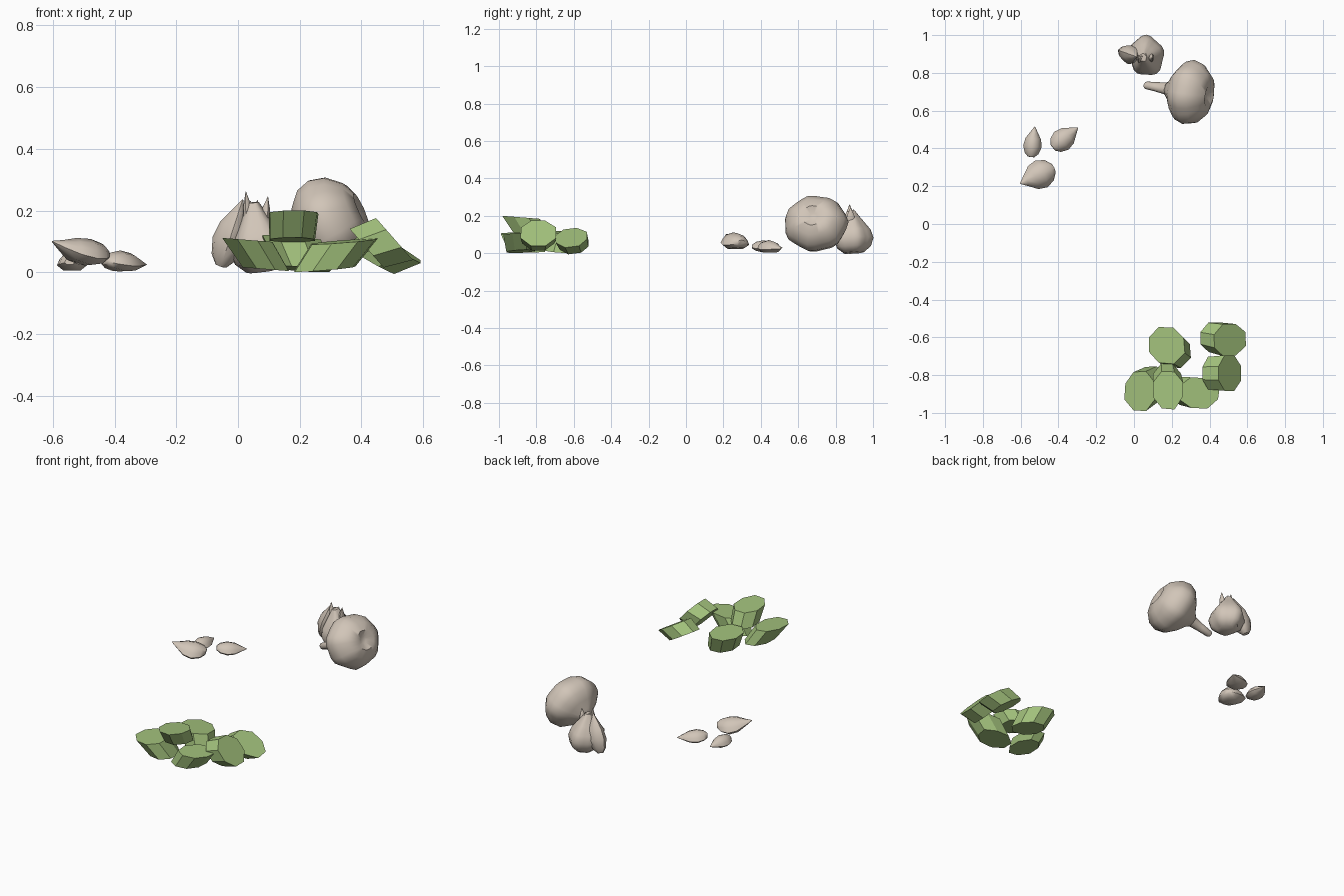
import bpy, bmesh, math, random
from mathutils import Vector

random.seed(4)
if "Cube" in bpy.data.objects:
    bpy.data.objects.remove(bpy.data.objects["Cube"], do_unlink=True)


def material(name, rgb):
    m = bpy.data.materials.new(name)
    m.use_nodes = True
    m.diffuse_color = (*rgb, 1)
    bsdf = next(n for n in m.node_tree.nodes if n.type == "BSDF_PRINCIPLED")
    bsdf.inputs["Base Color"].default_value = (*rgb, 1)
    return m


GREEN = material("leek green", (0.36, 0.53, 0.20))
CREAM = material("garlic cream", (0.64, 0.56, 0.48))


def loft(name, rings, mat, smooth):
    """Skin a list of equal rings and close both ends."""
    bm = bmesh.new()
    loops = [[bm.verts.new(p) for p in ring] for ring in rings]
    n = len(loops[0])
    for a, b in zip(loops, loops[1:]):
        for i in range(n):
            j = (i + 1) % n
            bm.faces.new((a[i], a[j], b[j], b[i]))
    bm.faces.new(loops[0][::-1])
    bm.faces.new(loops[-1])
    bmesh.ops.recalc_face_normals(bm, faces=bm.faces)
    mesh = bpy.data.meshes.new(name)
    bm.to_mesh(mesh)
    bm.free()
    mesh.materials.append(mat)
    obj = bpy.data.objects.new(name, mesh)
    bpy.context.collection.objects.link(obj)
    if smooth:
        bpy.ops.object.select_all(action="DESELECT")
        obj.select_set(True)
        bpy.context.view_layer.objects.active = obj
        bpy.ops.object.shade_smooth_by_angle(angle=math.radians(50))
    return obj


def frame(axis, hint):
    """Two directions square to the axis, the first one nearest the hint."""
    axis = Vector(axis).normalized()
    u = Vector(hint)
    u = (u - axis * u.dot(axis)).normalized()
    return u, axis.cross(u)


def slice_piece(name, low, high, normal, ru, rv, hint=(1, 0, 0)):
    """Slanted eight-sided chunk with parallel ends."""
    u, v = frame(normal, hint)
    wobble = [random.uniform(0.93, 1.05) for _ in range(8)]
    rings = []
    for centre, size in ((low, 0.92), (high, 1.0)):
        ring = []
        for i, w in enumerate(wobble):
            a = math.tau * (i + 0.5) / 8
            ring.append(Vector(centre) + (u * ru * math.cos(a) + v * rv * math.sin(a)) * w * size)
        rings.append(ring)
    loft(name, rings, GREEN, False)


def bulb(name, centre, axis, profile, lobes, depth, su=1, sv=1, hint=(0, 1, 0), sides=24):
    """Lobed turned body; the profile holds (distance along axis, radius)."""
    u, v = frame(axis, hint)
    axis = Vector(axis).normalized()
    rings = []
    for d, r in profile:
        ring = []
        for i in range(sides):
            a = math.tau * i / sides
            k = r * (1 + depth * math.cos(lobes * a) + depth * 0.6 * math.sin(2 * a + 1))
            ring.append(Vector(centre) + axis * d + u * k * su * math.cos(a) + v * k * sv * math.sin(a))
        rings.append(ring)
    loft(name, rings, CREAM, True)


def clove(name, tail, tip, wide, tall, bend=0.0):
    """Wedge-bodied clove running from a blunt tail to a sharp tip."""
    tail, tip = Vector(tail), Vector(tip)
    u, v = frame(tip - tail, (0, 0, 1))
    rings = []
    for t, s in ((0, 0.35), (0.12, 0.75), (0.35, 1), (0.6, 0.85), (0.82, 0.4), (1, 0.04)):
        c = tail.lerp(tip, t) - Vector((0, 0, bend * math.sin(math.pi * t)))
        ring = []
        for i in range(10):
            a = math.tau * i / 10
            edge = 1 + 0.12 * math.cos(3 * a)
            ring.append(c + (u * tall * math.cos(a) + v * wide * math.sin(a)) * s * edge)
        rings.append(ring)
    loft(name, rings, CREAM, True)


# Pile of green slices
slice_piece("slice_back_left", (0.21, -0.67, 0.01), (0.17, -0.64, 0.11), (0.08, 0.08, 1), 0.105, 0.105)
slice_piece("slice_back_right", (0.425, -0.60, 0.045), (0.505, -0.615, 0.085), (0.5, -0.1, 0.85), 0.105, 0.095)
slice_piece("slice_leaning", (0.415, -0.79, 0.08), (0.505, -0.79, 0.11), (0.75, 0, 0.66), 0.098, 0.10)
slice_piece("slice_front_middle", (0.28, -0.885, 0.01), (0.345, -0.895, 0.10), (-0.08, -0.05, 1), 0.115, 0.09)
slice_piece("slice_front_left", (0.09, -0.85, 0.01), (0.03, -0.885, 0.105), (0.08, 0, 1), 0.085, 0.11)
slice_piece("slice_top", (0.175, -0.83, 0.105), (0.18, -0.88, 0.192), (0, 0.08, 1), 0.088, 0.108)

# Large garlic bulb resting on its side, stem towards the ground
AXIS = (-0.9, 0.15, -0.40)
CENTRE = (0.295, 0.695, 0.157)
bulb("large_garlic", CENTRE, AXIS,
     ((-0.095, 0.02), (-0.115, 0.06), (-0.095, 0.11), (-0.05, 0.152), (0, 0.165),
      (0.045, 0.15), (0.085, 0.105), (0.115, 0.055), (0.135, 0.034)), 7, 0.03, su=1.02, sv=0.95)
bulb("large_garlic_stem", CENTRE, AXIS,
     ((0.11, 0.045), (0.14, 0.032), (0.20, 0.024), (0.255, 0.02), (0.265, 0.012)), 3, 0.05, sides=10)

# Small upright garlic, partly broken open, with dry skin points
bulb("small_garlic", (0.075, 0.895, 0.003), (-0.12, -0.06, 1),
     ((0, 0.05), (0.03, 0.085), (0.075, 0.10), (0.12, 0.088), (0.165, 0.058),
      (0.20, 0.035), (0.225, 0.02)), 5, 0.06, su=1.03, sv=0.95)
clove("small_garlic_side_clove", (-0.055, 0.91, 0.02), (0.015, 0.885, 0.235), 0.05, 0.052)
clove("small_garlic_rear_clove", (0.06, 0.95, 0.015), (0.04, 0.885, 0.23), 0.055, 0.045)
for i, (x, y, dx, top) in enumerate(((0.035, 0.875, -0.01, 0.262), (0.085, 0.88, 0.012, 0.245),
                                     (0.055, 0.895, 0.008, 0.235))):
    clove(f"small_garlic_skin_point_{i + 1}", (x, y, 0.14), (x + dx, y, top), 0.022, 0.016)

# Loose cloves
clove("clove_front", (-0.425, 0.295, 0.055), (-0.602, 0.215, 0.10), 0.075, 0.044, 0.012)
clove("clove_back_left", (-0.545, 0.355, 0.035), (-0.525, 0.515, 0.03), 0.047, 0.032)
clove("clove_back_right", (-0.43, 0.405, 0.037), (-0.297, 0.51, 0.025), 0.058, 0.034)
